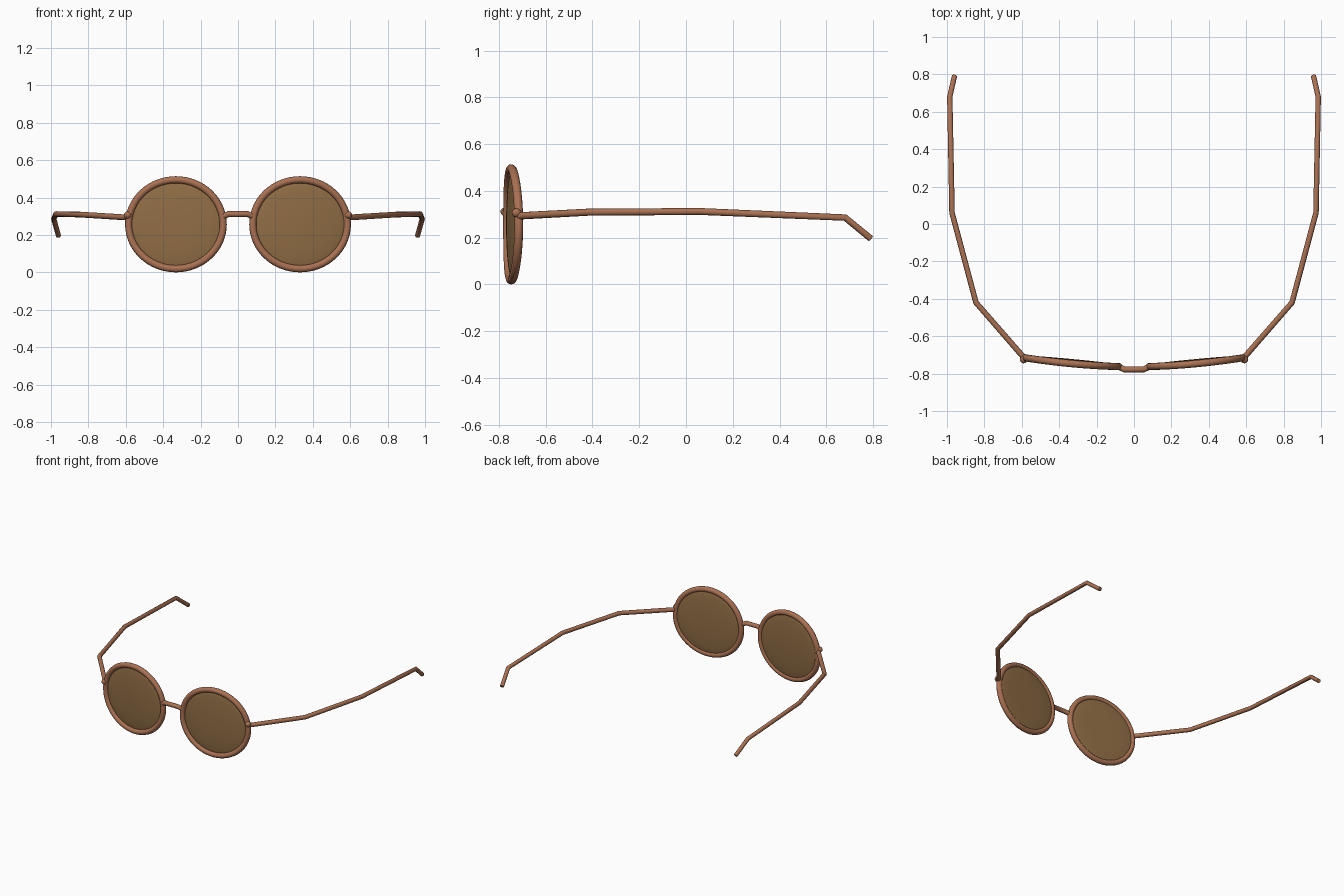
import bpy, bmesh
from math import sin, cos, pi
from mathutils import Matrix

if "Cube" in bpy.data.objects:
    bpy.data.objects.remove(bpy.data.objects["Cube"])

CX, CZ = 0.332, 0.257      # eye centre
RX, RZ = 0.253, 0.238      # rim centreline radii


def material(name, color):
    m = bpy.data.materials.new(name)
    m.diffuse_color = color
    m.use_nodes = True
    m.node_tree.nodes["Principled BSDF"].inputs["Base Color"].default_value = m.diffuse_color
    return m


FRAME = material("copper_frame", (0.40, 0.165, 0.085, 1))
TINT = material("brown_lens", (0.28, 0.155, 0.06, 0.93))


def wrap(dx):
    """Face-form curve of the front: y for an offset from the eye centre."""
    return -0.747 + 0.094 * dx + 0.13 * dx * dx


def finish(ob, mat):
    bpy.ops.object.select_all(action='DESELECT')
    ob.select_set(True)
    bpy.context.view_layer.objects.active = ob
    if ob.type == 'CURVE':
        bpy.ops.object.convert(target='MESH')
        ob = bpy.context.object
    ob.data.materials.clear()
    ob.data.materials.append(mat)
    bpy.ops.object.shade_smooth_by_angle(angle=0.6)
    return ob


def tube(name, pts, radius, cyclic=False, taper=1.0):
    cu = bpy.data.curves.new(name, 'CURVE')
    cu.dimensions = '3D'
    cu.bevel_depth = radius
    cu.bevel_resolution = 4
    cu.use_fill_caps = True
    sp = cu.splines.new('POLY')
    sp.points.add(len(pts) - 1)
    for i, (p, q) in enumerate(zip(sp.points, pts)):
        p.co = (*q, 1)
        p.radius = 1 + (taper - 1) * i / (len(pts) - 1)
    sp.use_cyclic_u = cyclic
    ob = bpy.data.objects.new(name, cu)
    bpy.context.collection.objects.link(ob)
    return finish(ob, FRAME)


def ball(name, mat, centre, size, bend=False, seg=16):
    me = bpy.data.meshes.new(name)
    bm = bmesh.new()
    bmesh.ops.create_uvsphere(bm, u_segments=seg, v_segments=seg // 2, radius=1,
                              matrix=Matrix.Rotation(pi / 2, 4, 'X'))
    side = 1 if centre[0] > 0 else -1
    for v in bm.verts:
        x, y, z = (a * b for a, b in zip(v.co, size))
        v.co = (centre[0] + x, centre[1] + y + (wrap(side * x) if bend else 0), centre[2] + z)
    bm.to_mesh(me)
    bm.free()
    ob = bpy.data.objects.new(name, me)
    bpy.context.collection.objects.link(ob)
    return finish(ob, mat)


for s, side in ((-1, "left"), (1, "right")):
    # round rim, gently wrapped
    ring = [(cos(2 * pi * i / 64), sin(2 * pi * i / 64)) for i in range(64)]
    tube(side + "_rim", [(s * (CX + RX * c), wrap(RX * c), CZ + RZ * k) for c, k in ring],
         0.019, cyclic=True)
    # domed lens seated toward the back of the rim
    ball(side + "_lens", TINT, (s * CX, 0.005, CZ), (0.248, 0.02, 0.233), bend=True, seg=48)
    # hinge knob and bridge pad joint
    ball(side + "_hinge", FRAME, (s * 0.59, -0.725, 0.306), (0.02, 0.02, 0.02))
    ball(side + "_bridge_joint", FRAME, (s * 0.085, -0.762, 0.296), (0.018, 0.018, 0.018))
    # temple arm with bent ear tip
    tube(side + "_temple", [(s * x, y, z) for x, y, z in (
        (0.588, -0.715, 0.293), (0.845, -0.42, 0.309), (0.973, 0.06, 0.312),
        (0.985, 0.68, 0.286), (0.96, 0.79, 0.196))], 0.0155, taper=0.9)

# bridge
tube("bridge", [(-0.09, -0.76, 0.294), (-0.05, -0.778, 0.312),
                (0.05, -0.778, 0.312), (0.09, -0.76, 0.294)], 0.016)
